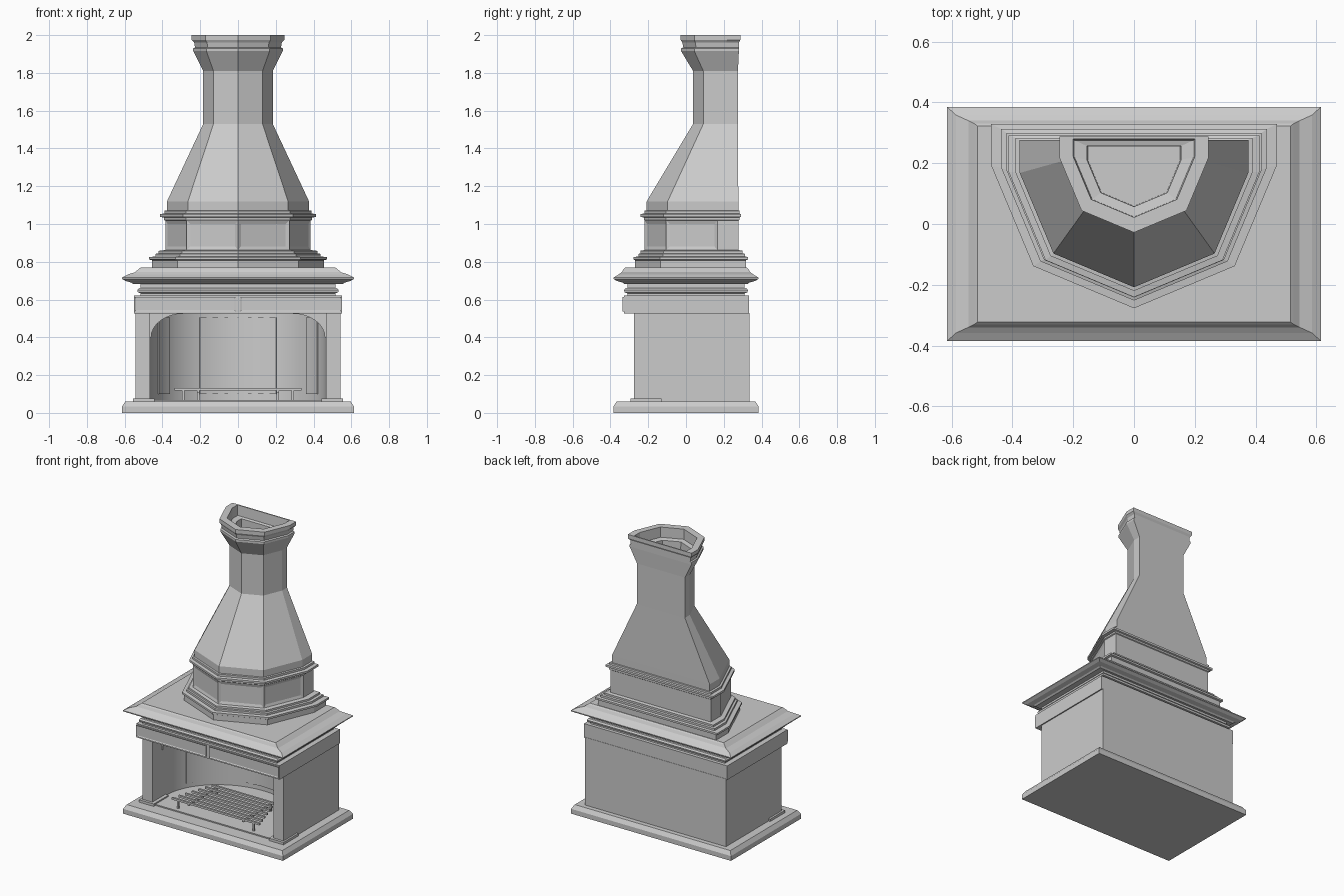
import bpy, bmesh, math
from mathutils import Vector

if "Cube" in bpy.data.objects:
    bpy.data.objects.remove(bpy.data.objects["Cube"])


def finish(name, bm):
    bmesh.ops.recalc_face_normals(bm, faces=bm.faces)
    me = bpy.data.meshes.new(name)
    bm.to_mesh(me)
    bm.free()
    ob = bpy.data.objects.new(name, me)
    bpy.context.collection.objects.link(ob)
    return ob


def loft_bm(rings):
    """Skin a list of (outline, z) rings and cap both ends."""
    bm = bmesh.new()
    loops = [[bm.verts.new((x, y, z)) for x, y in pts] for pts, z in rings]
    n = len(loops[0])
    for a, b in zip(loops, loops[1:]):
        for i in range(n):
            j = (i + 1) % n
            bm.faces.new((a[i], a[j], b[j], b[i]))
    bm.faces.new(loops[0][::-1])
    bm.faces.new(loops[-1])
    return bm


def loft(name, rings):
    return finish(name, loft_bm(rings))


def prism(name, pts, z0, z1):
    return loft(name, [(pts, z0), (pts, z1)])


def rect(x0, x1, y0, y1):
    return [(x0, y0), (x1, y0), (x1, y1), (x0, y1)]


def box(name, x0, x1, y0, y1, z0, z1):
    return prism(name, rect(x0, x1, y0, y1), z0, z1)


def rect_loft(name, profile):
    return loft(name, [(rect(-x, x, -y, y), z) for x, y, z in profile])


def hood_outline(w, back):
    """Pointed half-octagon plan, flat at the back."""
    half = [(1, 0), (1, -.29), (.705, -.995)]
    pts = half + [(0, -1.29)] + [(-x, y) for x, y in reversed(half)]
    return [(x * w, back + y * w) for x, y in pts]


def arc(x0, x1, inset=0, n=24):
    """Points along the curved firebox wall between two x positions."""
    rx, ry, cy = .465, .41, -.13
    a0, a1 = math.acos(x0 / rx), math.acos(x1 / rx)
    out = []
    for i in range(n + 1):
        a = a0 + (a1 - a0) * i / n
        out.append(((rx - inset) * math.cos(a), cy + (ry - inset) * math.sin(a)))
    return out


# Base slab
rect_loft("base_slab", [(.615, .385, 0), (.615, .385, .033), (.597, .367, .06)])

# Firebox body with two front columns and a curved inner wall
plan = [(-.465, -.275), (-.542, -.275), (-.542, .335), (.542, .335),
        (.542, -.275), (.465, -.275)] + arc(.465, -.465)
body = prism("firebox_body", plan, .06, .53)

# Hearth floor
prism("hearth_floor", [(-.465, -.275), (.465, -.275)] + arc(.465, -.465), .055, .068)

# Panels on the curved wall
wall_parts = [body]
for i, (a, b) in enumerate([(.205, -.205), (.425, .365), (-.365, -.425)]):
    strip = arc(a, b, -.003, 10) + arc(a, b, .008, 10)[::-1]
    wall_parts.append(prism(f"wall_panel_{i}", strip, .1, .505))

# Column plinths and arched corner brackets
for s, side in ((-1, "left"), (1, "right")):
    xa, xb = sorted((s * .555, s * .442))
    box(f"{side}_plinth", xa, xb, -.293, -.13, .058, .077)
    bm = bmesh.new()
    curve = [(.29 + .17 * math.sin(t), .40 + .125 * math.cos(t))
             for t in [math.pi / 2 * k / 8 for k in range(9)]]
    outline = [(.468, .53)] + [(.29, .53)] + curve + [(.468, .40)]
    front = [bm.verts.new((s * x, -.17, z)) for x, z in outline]
    face = bm.faces.new(front)
    ext = bmesh.ops.extrude_face_region(bm, geom=[face])
    bmesh.ops.translate(bm, vec=(0, .04, 0),
                        verts=[v for v in ext["geom"] if isinstance(v, bmesh.types.BMVert)])
    wall_parts.append(finish(f"{side}_bracket", bm))

# Lintel beam with two raised front panels
box("lintel_beam", -.55, .55, -.329, .333, .525, .622)
for s, side in ((-1, "left"), (1, "right")):
    xa, xb = sorted((s * .012, s * .547))
    bm = loft_bm([(rect(xa, xb, -.336, -.325), .536), (rect(xa, xb, -.336, -.325), .614)])
    bm.normal_update()
    faces = [f for f in bm.faces if f.calc_center_median().y < -.335]
    bmesh.ops.inset_individual(bm, faces=faces, thickness=.01, depth=0)
    bmesh.ops.translate(bm, vec=(0, .004, 0), verts=faces[0].verts)
    finish(f"{side}_lintel_panel", bm)

# Stepped neck moulding and mantel cap
rect_loft("neck_moulding", [
    (.515, .31, .615), (.515, .31, .633), (.53, .325, .638), (.533, .328, .65),
    (.525, .32, .66), (.515, .31, .662), (.515, .31, .69)])
rect_loft("mantel_cap", [
    (.555, .325, .682), (.565, .335, .69), (.595, .365, .698), (.615, .385, .71),
    (.615, .385, .716), (.585, .358, .732), (.545, .34, .745), (.525, .33, .762),
    (.515, .322, .77)])

# Chimney hood: (half width, back edge, height) up the outside, then down the hollow
profile = [
    (.455, .318, .765), (.455, .318, .808), (.47, .329, .812), (.47, .329, .825),
    (.437, .312, .828), (.437, .312, .842), (.42, .3, .845), (.42, .3, .858),
    (.385, .278, .862), (.385, .278, 1.018), (.392, .283, 1.022), (.392, .283, 1.034),
    (.413, .292, 1.038), (.413, .292, 1.052), (.39, .283, 1.056), (.39, .283, 1.07),
    (.376, .277, 1.072), (.376, .277, 1.12), (.184, .275, 1.53), (.184, .275, 1.81),
    (.237, .28, 1.915), (.237, .28, 1.93), (.228, .28, 1.935), (.232, .28, 1.96),
    (.245, .288, 1.975), (.245, .288, 2.0), (.2, .28, 2.0), (.195, .275, 1.93),
    (.155, .257, 1.925), (.152, .255, 1.82)]
bm = loft_bm([(hood_outline(w, b), z) for w, b, z in profile])
bmesh.ops.recalc_face_normals(bm, faces=bm.faces)
# Recessed panels on the four front-facing frieze faces
frieze = [f for f in bm.faces
          if .9 < f.calc_center_median().z < 1.0 and f.normal.y < -.2]
bmesh.ops.inset_individual(bm, faces=frieze, thickness=.026, depth=0)
for f in frieze:
    bmesh.ops.translate(bm, vec=-f.normal * .006, verts=f.verts)
finish("chimney_hood", bm)

# Fire grate: bars get shorter towards the curved wall
for i in range(7):
    y = -.24 + i * .05
    half = .337 - .016 * i
    box(f"grate_bar_{i}", -half, half, y - .007, y + .007, .119, .133)
for s, side in ((-1, "left"), (1, "right")):
    x = s * .21
    box(f"{side}_grate_rail", x - .006, x + .006, -.245, .065, .108, .12)
    for y, lx, end in ((-.24, .29, "front"), (.06, .21, "back")):
        box(f"{side}_{end}_grate_leg", s * lx - .006, s * lx + .006,
            y - .006, y + .006, .065, .122)

# Smooth the curved walls only
for ob in wall_parts:
    ob.select_set(True)
bpy.context.view_layer.objects.active = body
bpy.ops.object.shade_smooth_by_angle(angle=math.radians(30))
